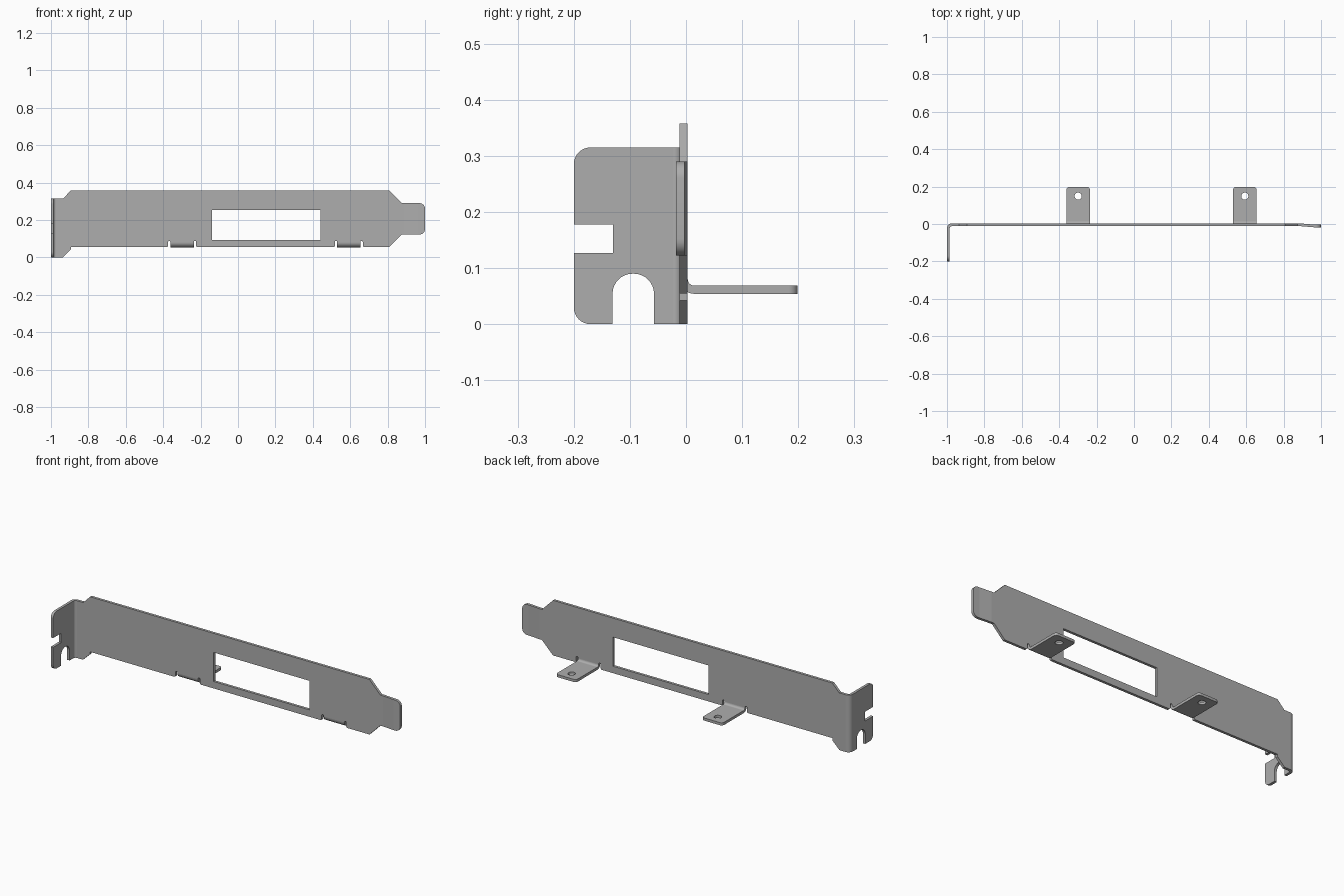
import bpy, bmesh, math
from mathutils import Vector

cube = bpy.data.objects.get("Cube")
if cube:
    bpy.data.objects.remove(cube, do_unlink=True)

steel = bpy.data.materials.new("plain grey steel")
steel.use_nodes = True
GREY = (0.42, 0.42, 0.42, 1)
steel.diffuse_color = GREY
steel.node_tree.nodes["Principled BSDF"].inputs["Base Color"].default_value = GREY

T = 0.0145                 # sheet thickness
BACK = 0.003               # rear surface of the panel
FRONT = BACK - T
R_IN = 0.012               # inside bend radius
R_OUT = R_IN + T


def fillet(points, steps=8):
    """Closed loop from (u, v) or (u, v, radius) corners."""
    loop = []
    for i, p in enumerate(points):
        c = Vector(p[:2])
        if len(p) == 2:
            loop.append(c)
            continue
        a = (Vector(points[i - 1][:2]) - c).normalized()
        b = (Vector(points[(i + 1) % len(points)][:2]) - c).normalized()
        half = a.angle(b) / 2
        centre = c + (a + b).normalized() * p[2] / math.sin(half)
        start = c + a * p[2] / math.tan(half) - centre
        end = c + b * p[2] / math.tan(half) - centre
        sweep = start.angle_signed(end)
        for k in range(steps + 1):
            t = -sweep * k / steps
            loop.append(centre + Vector((start.x * math.cos(t) - start.y * math.sin(t),
                                         start.x * math.sin(t) + start.y * math.cos(t))))
    return loop


def arc(cx, cy, r, a0, a1, steps):
    angles = [math.radians(a0 + (a1 - a0) * k / steps) for k in range(steps + 1)]
    return [Vector((cx + r * math.cos(a), cy + r * math.sin(a))) for a in angles]


def bend(cx, cy, a0, a1):
    return arc(cx, cy, R_OUT, a0, a1, 8) + arc(cx, cy, R_IN, a1, a0, 8)


def sheet(name, loops, axes, low, high):
    """Fill the first loop, minus the others, and extrude along the last axis."""
    bm = bmesh.new()
    order = ["xyz".index(a) for a in axes]

    def place(u, v, w):
        co = [0, 0, 0]
        for axis, value in zip(order, (u, v, w)):
            co[axis] = value
        return co

    edges = []
    for loop in loops:
        vs = [bm.verts.new(place(p.x, p.y, low)) for p in loop]
        edges += [bm.edges.new((vs[i - 1], vs[i])) for i in range(len(vs))]
    bmesh.ops.triangle_fill(bm, edges=edges, use_beauty=True)
    ext = bmesh.ops.extrude_face_region(bm, geom=bm.faces[:], use_keep_orig=True)
    moved = [g for g in ext["geom"] if isinstance(g, bmesh.types.BMVert)]
    bmesh.ops.translate(bm, verts=moved, vec=place(0, 0, high - low))
    bmesh.ops.recalc_face_normals(bm, faces=bm.faces[:])
    mesh = bpy.data.meshes.new(name)
    bm.to_mesh(mesh)
    bm.free()
    mesh.shade_smooth()
    mesh.set_sharp_from_angle(angle=math.radians(30))
    mesh.materials.append(steel)
    obj = bpy.data.objects.new(name, mesh)
    bpy.context.collection.objects.link(obj)


TABS = {"right": (-0.361, -0.236), "left": (0.53, 0.655)}
BOTTOM, TOP, FLANGE_TOP = 0.055, 0.358, 0.315
TAB_Z = 0.054
BEND_Z = TAB_Z + R_OUT
SLOT = 0.012
SLOT_TOP = 0.088
BEND_X = -1 + R_OUT
BEND_Y = BACK - R_OUT
TONGUE = (0.122, 0.29)
TONGUE_X, TIP_X = 0.89, 0.96
JOG = 0.006

# Main panel, with relief slots beside each tab and a connector window
outline = [(BEND_X, 0), (-0.937, 0), (-0.893, 0.042), (-0.893, BOTTOM)]
for x0, x1 in TABS.values():
    outline += [(x0 - SLOT, BOTTOM, 0.008), (x0 - SLOT, SLOT_TOP, 0.005),
                (x0, SLOT_TOP, 0.005), (x0, BEND_Z),
                (x1, BEND_Z), (x1, SLOT_TOP, 0.005),
                (x1 + SLOT, SLOT_TOP, 0.005), (x1 + SLOT, BOTTOM, 0.008)]
outline += [(0.808, BOTTOM), (0.875, TONGUE[0]), (TONGUE_X, TONGUE[0]),
            (TONGUE_X, TONGUE[1]), (0.875, TONGUE[1]), (0.808, TOP),
            (-0.893, TOP), (-0.935, FLANGE_TOP), (BEND_X, FLANGE_TOP)]
window = [(-0.14, 0.093), (0.442, 0.093), (0.442, 0.253), (-0.14, 0.253)]
sheet("main_panel", [fillet(outline), fillet(window)], "xzy", FRONT, BACK)

# End tongue, stepped slightly forward
ramp = [(TONGUE_X, FRONT), (TIP_X, FRONT - JOG), (TIP_X, BACK - JOG), (TONGUE_X, BACK)]
sheet("tongue_ramp", [fillet(ramp)], "xyz", *TONGUE)
tip = [(TIP_X, TONGUE[0]), (1, TONGUE[0], 0.03), (1, TONGUE[1], 0.03), (TIP_X, TONGUE[1])]
sheet("tongue_tip", [fillet(tip)], "xzy", FRONT - JOG, BACK - JOG)

# Mounting flange, with a square notch and a round-topped screw slot
sheet("flange_bend", [bend(BEND_X, BEND_Y, 90, 180)], "xyz", 0, FLANGE_TOP)
flange = [(BEND_Y, 0), (-0.057, 0), (-0.057, 0.09, 0.036), (-0.131, 0.09, 0.036),
          (-0.131, 0), (-0.2, 0, 0.03), (-0.2, 0.127), (-0.13, 0.127),
          (-0.13, 0.178), (-0.2, 0.178), (-0.2, FLANGE_TOP, 0.03), (BEND_Y, FLANGE_TOP)]
sheet("mounting_flange", [fillet(flange)], "yzx", -1, -1 + T)

# Rear tabs with screw holes
TAB_Y = BACK + R_IN
for side, (x0, x1) in TABS.items():
    sheet(side + "_tab_bend", [bend(TAB_Y, BEND_Z, 180, 270)], "yzx", x0, x1)
    tab = [(x0, TAB_Y), (x1, TAB_Y), (x1, 0.199, 0.016), (x0, 0.199, 0.016)]
    hole = arc((x0 + x1) / 2, 0.149, 0.019, 0, 360, 32)[:-1]
    sheet(side + "_tab", [fillet(tab), hole], "xyz", TAB_Z, TAB_Z + T)
